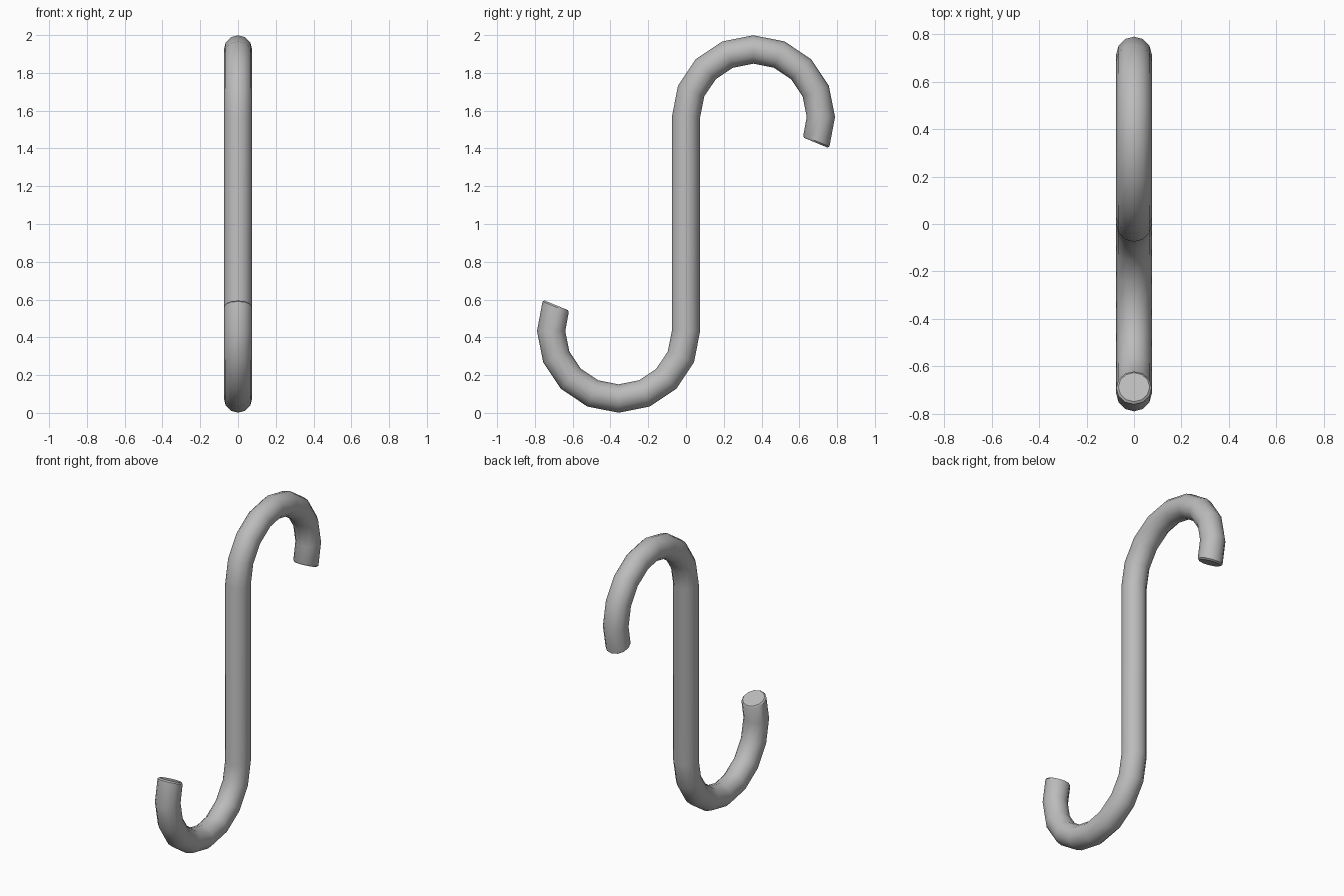
import bpy
import bmesh
from math import cos, sin, pi, radians
from mathutils import Vector

cube = bpy.data.objects.get("Cube")
if cube:
    bpy.data.objects.remove(cube, do_unlink=True)

SIDES = 12
TUBE = 0.075        # rod radius
BEND = 0.357        # centreline radius of each hook
STEP = pi / 8       # angle of one bend segment
SEGMENTS = 9
HALF_SHAFT = 0.567
CHAMFER = 0.009

steel = bpy.data.materials.new("grey steel")
steel.use_nodes = True
colour = (0.5, 0.5, 0.5, 1)
steel.diffuse_color = colour
steel.node_tree.nodes["Principled BSDF"].inputs["Base Color"].default_value = colour


def hook_rings():
    """Centre, outward direction and radius of each ring of the upper hook."""
    rings = []
    for i in range(SEGMENTS + 1):
        a = pi - i * STEP
        out = Vector((0, cos(a), sin(a)))
        rings.append((Vector((0, BEND, HALF_SHAFT)) + out * BEND, out, TUBE))
    # Chamfered tip
    centre, out, _ = rings.pop()
    along = Vector((0, out.z, -out.y))
    rings.append((centre - along * CHAMFER, out, TUBE))
    rings.append((centre, out, TUBE - CHAMFER))
    return rings


# The lower hook is the upper one turned half a turn about the x axis
upper = hook_rings()
lower = [(-c, o, r) for c, o, r in reversed(upper)]

bm = bmesh.new()
loops = []
for centre, out, radius in lower + upper:
    centre = centre + Vector((0, 0, 1))
    loop = []
    for k in range(SIDES):
        t = 2 * pi * k / SIDES
        loop.append(bm.verts.new(centre + radius * (out * cos(t) + Vector((sin(t), 0, 0)))))
    loops.append(loop)

# Skin the rod and close both ends
for a, b in zip(loops, loops[1:]):
    for k in range(SIDES):
        n = (k + 1) % SIDES
        bm.faces.new((a[k], a[n], b[n], b[k]))
bm.faces.new(loops[0])
bm.faces.new(loops[-1])
bmesh.ops.recalc_face_normals(bm, faces=bm.faces)

mesh = bpy.data.meshes.new("s_hook")
bm.to_mesh(mesh)
bm.free()
mesh.materials.append(steel)
hook = bpy.data.objects.new("s_hook", mesh)
bpy.context.collection.objects.link(hook)
bpy.context.view_layer.objects.active = hook
hook.select_set(True)
bpy.ops.object.shade_smooth_by_angle(angle=radians(40))
